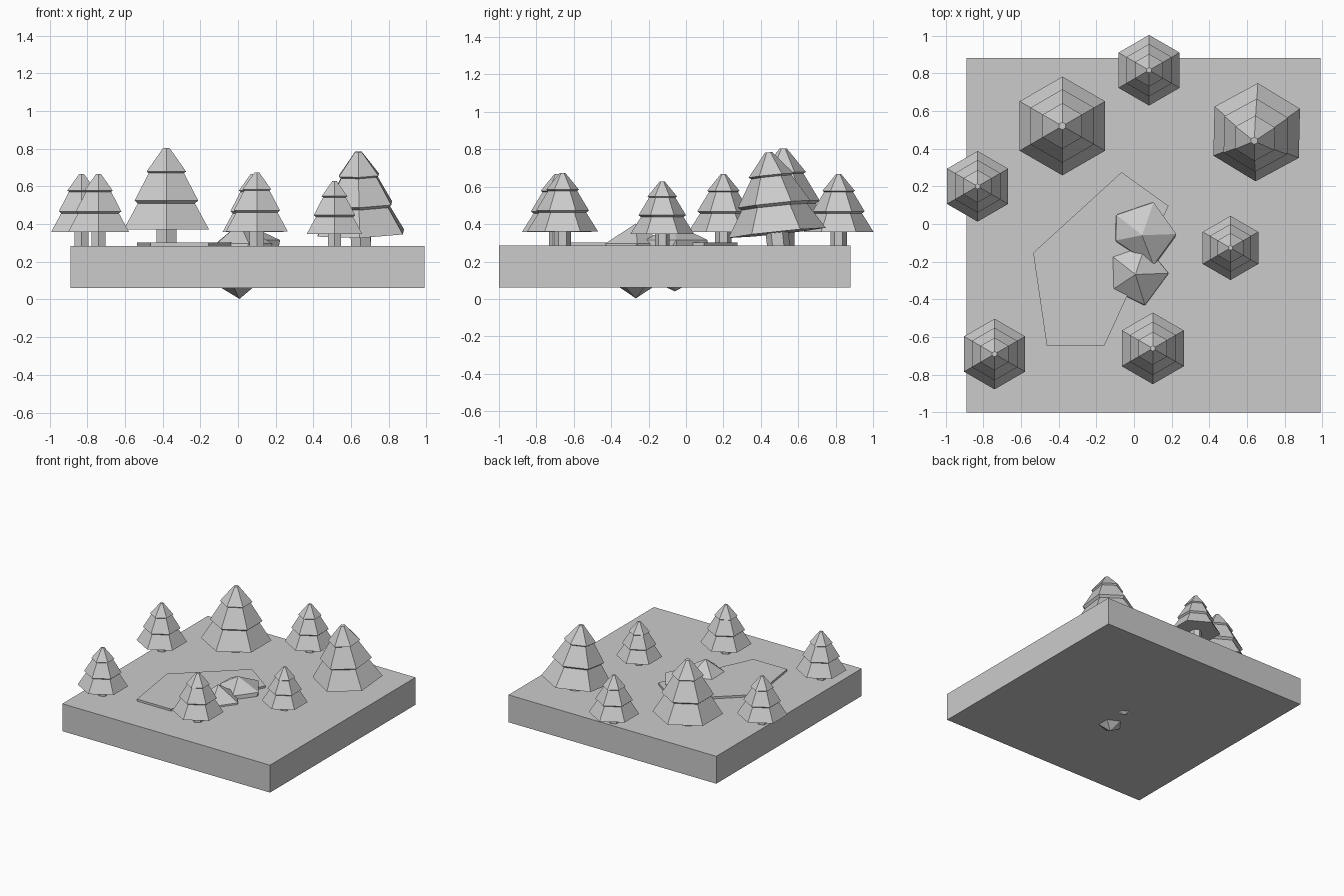
import bpy, bmesh
from math import cos, sin, pi, radians

if "Cube" in bpy.data.objects:
    bpy.data.objects.remove(bpy.data.objects["Cube"])


def add_object(name, bm):
    bmesh.ops.recalc_face_normals(bm, faces=bm.faces)
    mesh = bpy.data.meshes.new(name)
    bm.to_mesh(mesh)
    bm.free()
    obj = bpy.data.objects.new(name, mesh)
    bpy.context.collection.objects.link(obj)
    return obj


def lathe(bm, profile, sides=6):
    """Six-sided solid from (radius, height) pairs, corners on the y axis."""
    rings = []
    for r, z in profile:
        rings.append([bm.verts.new((r * cos(pi / 2 + 2 * pi * i / sides),
                                    r * sin(pi / 2 + 2 * pi * i / sides), z))
                      for i in range(sides)])
    for a, b in zip(rings, rings[1:]):
        for i in range(sides):
            j = (i + 1) % sides
            bm.faces.new((a[i], a[j], b[j], b[i]))
    bm.faces.new(rings[0])
    bm.faces.new(rings[-1])


def prism(name, outline, z0, z1):
    bm = bmesh.new()
    face = bm.faces.new([bm.verts.new((x, y, z0)) for x, y in outline])
    top = bmesh.ops.extrude_face_region(bm, geom=[face])["geom"]
    for v in top:
        if isinstance(v, bmesh.types.BMVert):
            v.co.z = z1
    if not any(abs(f.calc_center_median().z - z0) < 1e-5 for f in bm.faces):
        bm.faces.new([v for v in bm.verts if abs(v.co.z - z0) < 1e-5])
    return add_object(name, bm)


FOLIAGE = [(0.02, 0.433), (0.121, 0.309), (0.108, 0.300),
           (0.195, 0.155), (0.175, 0.140), (0.262, 0.0)]
TRUNK = [(0.061, -0.16), (0.061, 0.02)]


def tree(name, x, y, base, scale, tilt=(0, 0, 0)):
    for part, profile in (("foliage", FOLIAGE), ("trunk", TRUNK)):
        bm = bmesh.new()
        lathe(bm, profile)
        obj = add_object(f"{name}_{part}", bm)
        obj.location = (x, y, base)
        obj.scale = (scale,) * 3
        obj.rotation_euler = [radians(a) for a in tilt]


def rock(name, center, half_height, ring_z, ring):
    """Uneven 20-sided stone; the lower half is the upper half inverted."""
    cx, cy, cz = center
    upper = [(0, 0, half_height)] + [(x - cx, y - cy, ring_z - cz) for x, y in ring]
    bm = bmesh.new()
    for x, y, z in upper:
        bm.verts.new((x, y, z))
        bm.verts.new((-x, -y, -z))
    bmesh.ops.convex_hull(bm, input=bm.verts)
    add_object(name, bm).location = center


# Ground slab and pond plate
prism("ground_slab", [(-0.89, -1), (0.99, -1), (0.99, 0.88), (-0.89, 0.88)], 0.061, 0.285)
prism("pond", [(-0.066, 0.275), (0.183, 0.096), (-0.157, -0.645),
               (-0.463, -0.645), (-0.535, -0.153)], 0.27, 0.302)

# Rocks passing through the slab
rock("large_rock", (0.043, -0.06, 0.22), 0.18, 0.315,
     [(0.104, 0.115), (-0.093, 0.048), (-0.096, -0.087), (0.104, -0.218), (0.224, -0.053)])
rock("small_rock", (0.008, -0.268, 0.203), 0.2, 0.297,
     [(0.06, -0.11), (-0.118, -0.17), (-0.113, -0.347), (0.058, -0.43), (0.183, -0.261)])

# Trees
tree("large_tree", -0.38, 0.52, 0.37, 1.0)
tree("leaning_tree", 0.651, 0.487, 0.353, 1.0, (6, -1.5, -1.5))
tree("left_tree", -0.83, 0.20, 0.357, 0.715)
tree("front_left_tree", -0.74, -0.69, 0.357, 0.715)
tree("front_tree", 0.10, -0.66, 0.36, 0.725)
tree("back_tree", 0.08, 0.816, 0.357, 0.715)
tree("right_tree", 0.512, -0.127, 0.347, 0.65)
